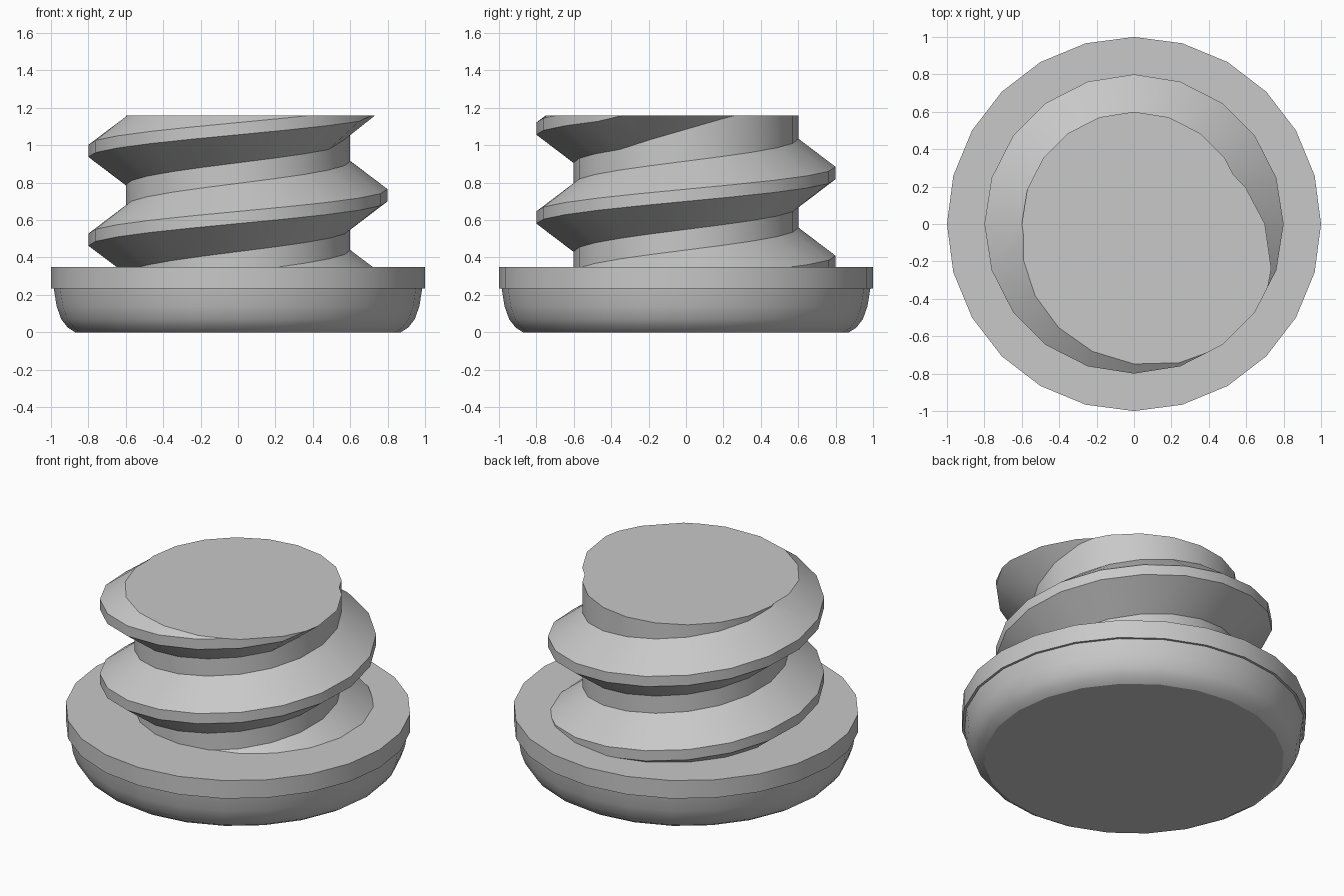
import bpy
import bmesh
from math import cos, sin, pi, radians

cube = bpy.data.objects.get("Cube")
if cube:
    bpy.data.objects.remove(cube)

grey = bpy.data.materials.new("plain grey")
grey.use_nodes = True
colour = (0.58, 0.58, 0.58, 1)
grey.diffuse_color = colour
grey.node_tree.nodes["Principled BSDF"].inputs["Base Color"].default_value = colour


def finish(bm, name):
    """Turn a bmesh into a grey object with sharp edges kept."""
    bmesh.ops.recalc_face_normals(bm, faces=bm.faces)
    mesh = bpy.data.meshes.new(name)
    bm.to_mesh(mesh)
    bm.free()
    obj = bpy.data.objects.new(name, mesh)
    bpy.context.collection.objects.link(obj)
    mesh.materials.append(grey)
    bpy.ops.object.select_all(action='DESELECT')
    obj.select_set(True)
    bpy.context.view_layer.objects.active = obj
    bpy.ops.object.shade_smooth_by_angle(angle=radians(30))
    return obj


def lathe(name, profile, sides):
    """Closed solid of revolution with flat end caps."""
    bm = bmesh.new()
    rings = [[bm.verts.new((r * cos(2 * pi * i / sides), r * sin(2 * pi * i / sides), z))
              for i in range(sides)] for r, z in profile]
    for low, high in zip(rings, rings[1:]):
        for i in range(sides):
            j = (i + 1) % sides
            bm.faces.new((low[i], low[j], high[j], high[i]))
    bm.faces.new(rings[0])
    bm.faces.new(rings[-1])
    return finish(bm, name)


# Head: rounded lower bowl with a slightly wider rim above it
lathe("cap_head",
      [(0.87, 0), (0.91, 0.025), (0.945, 0.07), (0.97, 0.14), (0.985, 0.235),
       (1, 0.235), (1, 0.35)], 24)

# Threaded stem: one helical sheet of core and thread, cut flat at both ends
SEGMENTS, PITCH = 20, 0.475
CORE, CREST, TOP = 0.6, 0.8, 1.16
PROFILE = [(CORE, 0), (CREST, 0.15), (CREST, 0.215), (CORE, 0.365)]

bm = bmesh.new()
rows = []
for k in range(-3 * SEGMENTS, 3 * SEGMENTS + 1):
    a = 2 * pi * k / SEGMENTS
    # The thread climbs faster where it runs out at the top
    run_out = 0.03 * min(max(k - 18, 0), 3.7)
    z = 0.55 + PITCH * k / SEGMENTS + run_out
    rows.append([bm.verts.new((r * cos(a), r * sin(a), z + h)) for r, h in PROFILE])

for i in range(len(rows) - 1):
    this, following = rows[i], rows[i + 1]
    for c in range(3):
        bm.faces.new((this[c], following[c], following[c + 1], this[c + 1]))
    # Core band up to the next turn
    if i + SEGMENTS + 1 < len(rows):
        up, up_following = rows[i + SEGMENTS], rows[i + SEGMENTS + 1]
        bm.faces.new((this[3], following[3], up_following[0], up[0]))

for height, direction in ((TOP, 1), (0.3, -1)):
    cut = bmesh.ops.bisect_plane(
        bm, geom=bm.verts[:] + bm.edges[:] + bm.faces[:], dist=0.00001,
        plane_co=(0, 0, height), plane_no=(0, 0, direction), clear_outer=True)
    rim = [e for e in cut["geom_cut"] if isinstance(e, bmesh.types.BMEdge)]
    bmesh.ops.edgeloop_fill(bm, edges=rim)
finish(bm, "threaded_stem")
